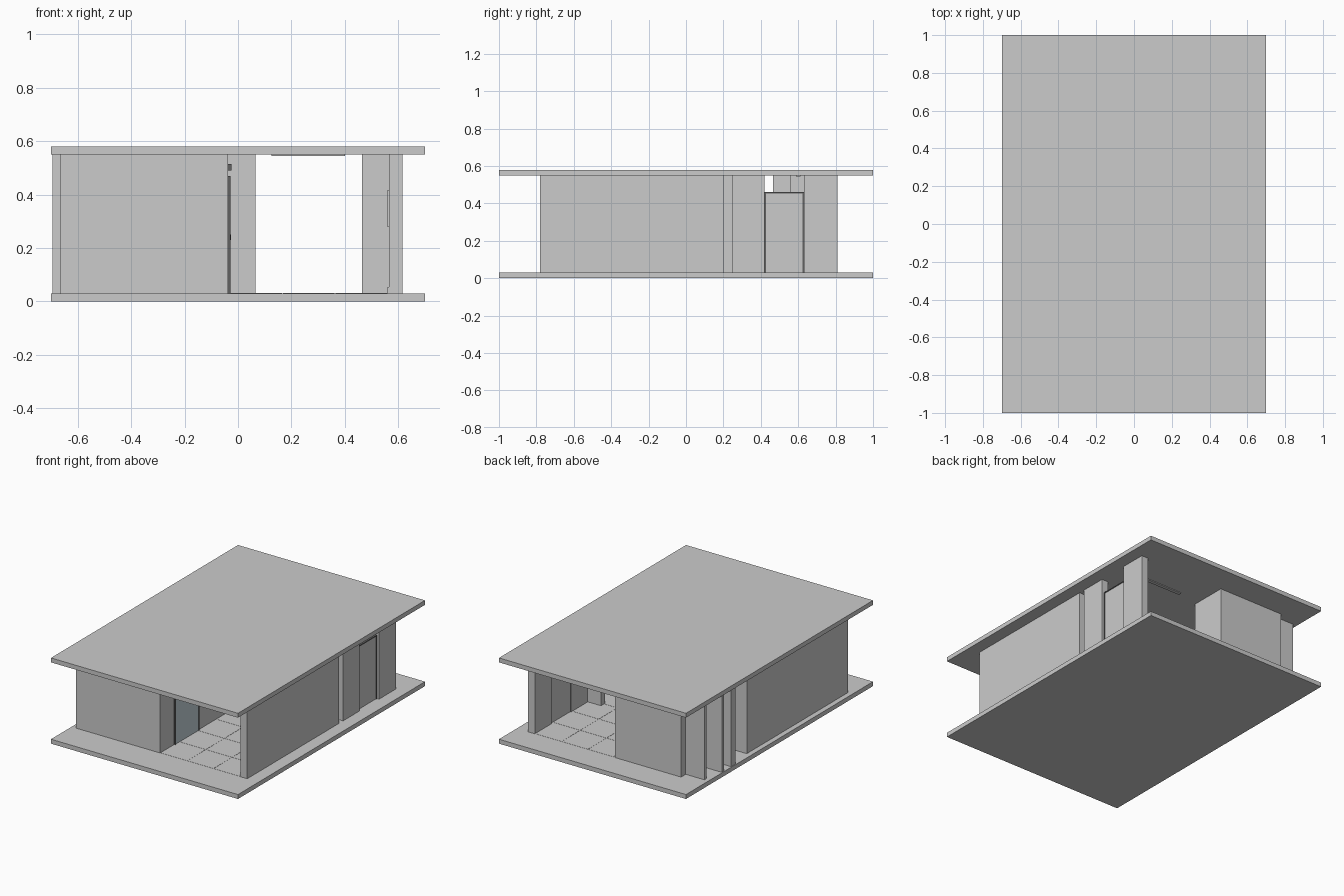
import bpy

if "Cube" in bpy.data.objects:
    bpy.data.objects.remove(bpy.data.objects["Cube"])


def box(name, x, y, z, mat=None):
    """Axis-aligned box from (min, max) pairs."""
    bpy.ops.mesh.primitive_cube_add(size=1, location=[(a + b) / 2 for a, b in (x, y, z)])
    ob = bpy.context.object
    ob.name = name
    ob.scale = [b - a for a, b in (x, y, z)]
    bpy.ops.object.transform_apply(location=False, rotation=False, scale=True)
    if mat:
        ob.data.materials.append(mat)
    return ob


def material(name, rgb):
    m = bpy.data.materials.new(name)
    m.diffuse_color = (*rgb, 1)
    m.use_nodes = True
    m.node_tree.nodes["Principled BSDF"].inputs["Base Color"].default_value = m.diffuse_color
    return m


blue = material("blue_grey", (0.55, 0.64, 0.69))
dark = material("dark_trim", (0.12, 0.12, 0.12))

F, C = 0.03, 0.55            # floor top and ceiling underside
H = (F, C)

# Slabs
box("floor_slab", (-0.7, 0.7), (-1, 1), (0, F))
box("roof_slab", (-0.7, 0.7), (-1, 1), (C, 0.58))

# Right wall in three lengths, with a slot and a doorway
RX = (0.565, 0.615)
for i, y in enumerate([(-0.78, 0.2), (0.245, 0.42), (0.63, 0.81)]):
    box(f"right_wall_{i}", RX, y, H)

# Short wall nibs narrowing the hallway
box("hall_nib_right", (0.465, 0.566), (0.2, 0.245), H)
box("hall_nib_left", (-0.04, 0.065), (0.2, 0.245), H)

# Left rooms
box("front_room", (-0.665, -0.037), (-0.78, 0.3), H)
box("back_room", (-0.53, -0.035), (0.555, 0.81), H)

# Recessed back panel and side fins
box("recessed_panel", (-0.67, -0.53), (0.74, 0.76), H)
box("side_fin_back", (-0.695, -0.53), (0.585, 0.61), H)
box("side_fin_front", (-0.695, -0.15), (0.465, 0.51), H)
box("inner_wall", (-0.53, -0.15), (0.51, 0.555), H)


def door(name, x, y, top, mat, trim):
    """Door leaf with two jambs and a head."""
    w = 0.007
    box(name + "_leaf", (x[0] + 0.001, x[1] - 0.003), (y[0] + w, y[1] - w), (F, top - w), mat)
    for s, j in (("a", (y[0], y[0] + w)), ("b", (y[1] - w, y[1]))):
        box(f"{name}_jamb_{s}", x, j, (F, top), trim)
    box(name + "_head", x, (y[0] + w, y[1] - w), (top - w, top), trim)


# Doors
door("side_door", (0.57, 0.6), (0.42, 0.63), 0.46, None, dark)
door("room_door", (-0.038, -0.029), (-0.63, -0.37), 0.47, blue, dark)
box("room_door_handle", (-0.033, -0.026), (-0.41, -0.39), (0.23, 0.25), dark)
box("plate_above_door", (-0.037, -0.024), (-0.54, -0.46), (0.49, 0.515), dark)

# Hallway trim: skirting, wall panel, ceiling lights
box("skirting_right", (0.56, 0.566), (-0.78, 0.2), (F, 0.055))
box("wall_panel", (0.557, 0.566), (-0.4, -0.2), (0.28, 0.415))
for i, y in enumerate((-0.6, 0, 0.6)):
    box(f"ceiling_light_{i}", (0.125, 0.4), (y - 0.012, y + 0.012), (0.545, C))

# Floor tiles, barely proud of the slab
nx, ny, gap = 3, 8, 0.002
dx, dy = 0.59 / nx, 1.59 / ny
for i in range(nx):
    for j in range(ny):
        x, y = -0.03 + i * dx, -0.78 + j * dy
        box(f"floor_tile_{i}_{j}", (x + gap, x + dx - gap), (y + gap, y + dy - gap), (F - 0.005, F + 0.001))
